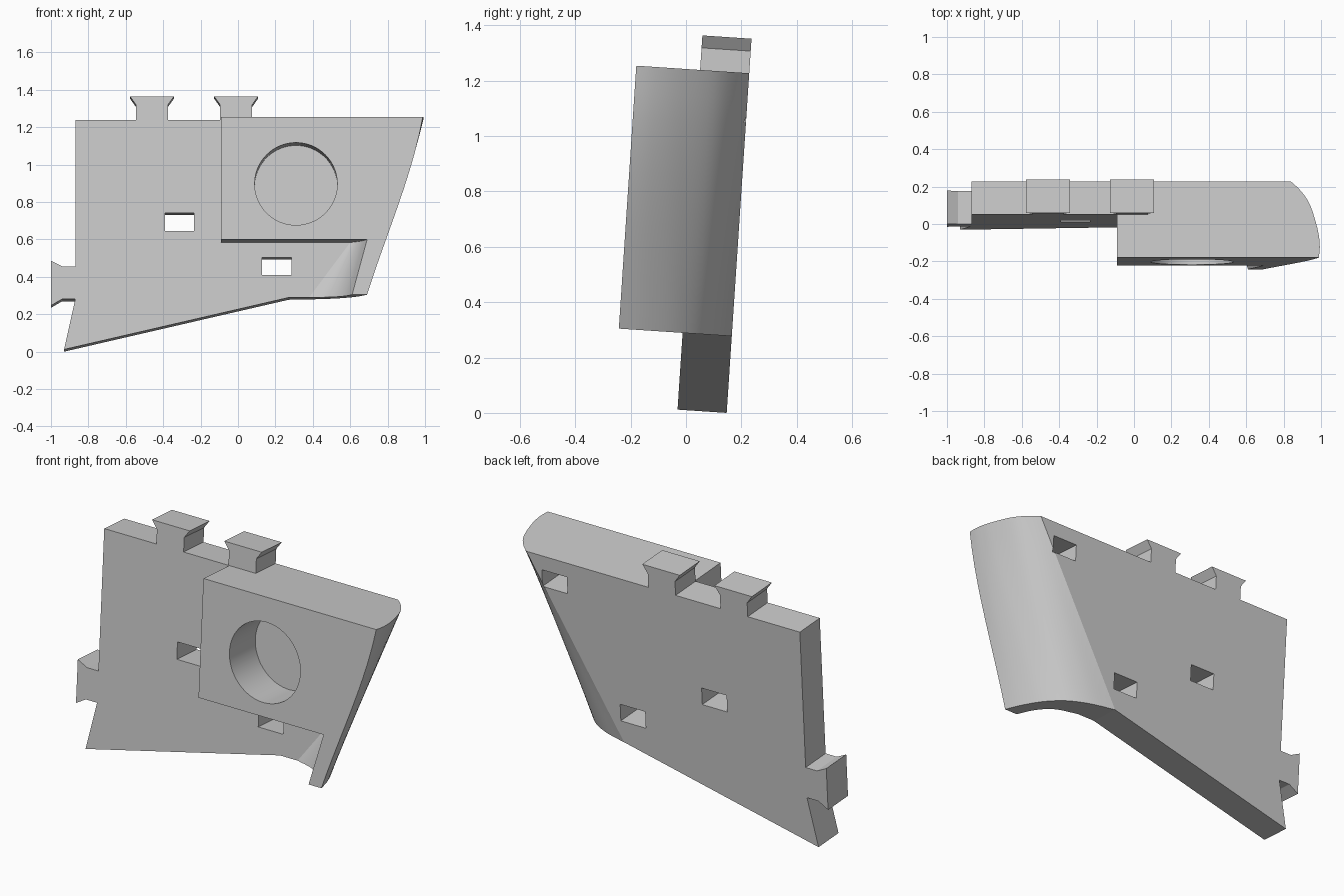
import bpy, bmesh, math
from mathutils import Vector, Matrix

if "Cube" in bpy.data.objects:
    bpy.data.objects.remove(bpy.data.objects["Cube"], do_unlink=True)

FRONT, PLATE, LOW, SHELF, TOP = -0.409, -0.178, 0.278, 0.573, 1.23

grey = bpy.data.materials.new("plain grey")
grey.use_nodes = True
grey.diffuse_color = (0.6, 0.6, 0.6, 1)
grey.node_tree.nodes["Principled BSDF"].inputs["Base Color"].default_value = (0.6, 0.6, 0.6, 1)


def loft(name, rings):
    """Solid skinned through equal-length rings of points."""
    bm = bmesh.new()
    rows = [[bm.verts.new(p) for p in ring] for ring in rings]
    n = len(rows[0])
    for a, b in zip(rows, rows[1:]):
        for i in range(n):
            j = (i + 1) % n
            bm.faces.new((a[i], a[j], b[j], b[i]))
    bm.faces.new(rows[0])
    bm.faces.new(rows[-1])
    bmesh.ops.recalc_face_normals(bm, faces=bm.faces)
    mesh = bpy.data.meshes.new(name)
    bm.to_mesh(mesh)
    bm.free()
    mesh.materials.append(grey)
    obj = bpy.data.objects.new(name, mesh)
    bpy.context.collection.objects.link(obj)
    return obj


def prism(name, outline, y0, y1):
    """Extrude an x-z outline along y."""
    return loft(name, [[(x, y, z) for x, z in outline] for y in (y0, y1)])


def box(name, x0, x1, z0, z1, y0, y1):
    return prism(name, [(x0, z0), (x1, z0), (x1, z1), (x0, z1)], y0, y1)


def combine(target, tool, operation):
    """Apply a boolean and discard the tool."""
    mod = target.modifiers.new(operation, "BOOLEAN")
    mod.operation, mod.solver, mod.object = operation, "EXACT", tool
    bpy.context.view_layer.objects.active = target
    bpy.ops.object.modifier_apply(modifier=mod.name)
    bpy.data.objects.remove(tool, do_unlink=True)


def smooth(points, steps=5):
    """Catmull-Rom curve through the points."""
    p = [Vector(q) for q in points]
    p = [2 * p[0] - p[1]] + p + [2 * p[-1] - p[-2]]
    out = []
    for a, b, c, d in zip(p, p[1:], p[2:], p[3:]):
        for k in range(steps):
            t = k / steps
            out.append(0.5 * (2 * b + (c - a) * t + (2 * a - 5 * b + 4 * c - d) * t ** 2
                              + (3 * b - a - 3 * c + d) * t ** 3))
    return out + [p[-2]]


# Plate outline with dovetail tabs on the top and the side
def top_tab(x):
    return [(x + 0.085, TOP), (x + 0.085, 1.31), (x + 0.117, 1.355),
            (x - 0.117, 1.355), (x - 0.085, 1.31), (x - 0.085, TOP)]


side_tab = [(-0.87, 0.445), (-0.94, 0.445), (-1, 0.475), (-1, 0.235), (-0.94, 0.27), (-0.87, 0.27)]
outline = ([(-0.93, 0), (0.27, LOW), (1.1, LOW), (1.1, TOP)] + top_tab(-0.01) + top_tab(-0.46)
           + [(-0.87, TOP)] + side_tab)
panel = prism("panel", outline, 0, PLATE)

# Raised block on the front
combine(panel, box("block", -0.09, 1.1, SHELF, TOP, FRONT, -0.1), "UNION")

# Fin below the block, blending into the plate
fin_low = smooth([(0.61, FRONT), (0.57, -0.3), (0.5, -0.22), (0.38, PLATE)])
fin_high = smooth([(0.69, FRONT), (0.66, -0.3), (0.625, -0.22), (0.6, PLATE)])
rings = []
for t in (0, 1.05):
    ring = [a.lerp(b, t) for a, b in zip(fin_low, fin_high)]
    z = LOW + t * (SHELF - LOW)
    ring += [Vector((ring[-1].x, -0.1)), Vector((1.1, -0.1)), Vector((1.1, FRONT))]
    rings.append([(p.x, p.y, z) for p in ring])
combine(panel, loft("fin", rings), "UNION")

# Curved outer side trims plate, block and fin together
side_low = smooth([(0.14, 0.03), (0.27, 0), (0.41, -0.04), (0.52, -0.1), (0.6, -0.19),
                   (0.655, -0.3), (0.69, FRONT), (0.71, -0.5)])
side_high = smooth([(0.80, 0.03), (0.837, 0), (0.89, -0.05), (0.94, -0.124), (0.98, -0.25),
                    (0.993, -0.34), (0.988, FRONT), (0.975, -0.5)])
rings = []
for k in range(-4, 15):
    t = k / 10
    ring = []
    for a, b in zip(side_low, side_high):
        p = a.lerp(b, t)
        bulge = 0.13 * t * t * (1 - t) * min(1, max(0, p.y / FRONT)) if 0 < t < 1 else 0
        ring.append((p.x + bulge, p.y, LOW + t * (TOP - LOW)))
    z = ring[0][2]
    rings.append(ring + [(-2, -0.5, z), (-2, 0.03, z)])
combine(panel, loft("side_trim", rings), "INTERSECT")

# Round blind hole in the block
circle = [(0.31 + 0.221 * math.cos(a), 0.872 + 0.221 * math.sin(a))
          for a in (math.tau * i / 64 for i in range(64))]
combine(panel, prism("round_hole", circle, -0.6, PLATE), "DIFFERENCE")

# Rectangular sockets, the upper one closed by the block
for x, z, depth in ((-0.312, 0.683, -0.3), (0.207, 0.446, -0.3), (0.665, 1.1, PLATE)):
    combine(panel, box("socket", x - 0.078, x + 0.078, z - 0.048, z + 0.048, 0.1, depth), "DIFFERENCE")

# Lean the whole panel slightly backwards
panel.data.transform(Matrix.Translation((0, 0.147, 0)) @ Matrix.Rotation(math.radians(-3.8), 4, "X"))
bpy.ops.object.select_all(action="DESELECT")
panel.select_set(True)
bpy.context.view_layer.objects.active = panel
bpy.ops.object.shade_smooth_by_angle(angle=math.radians(12))
